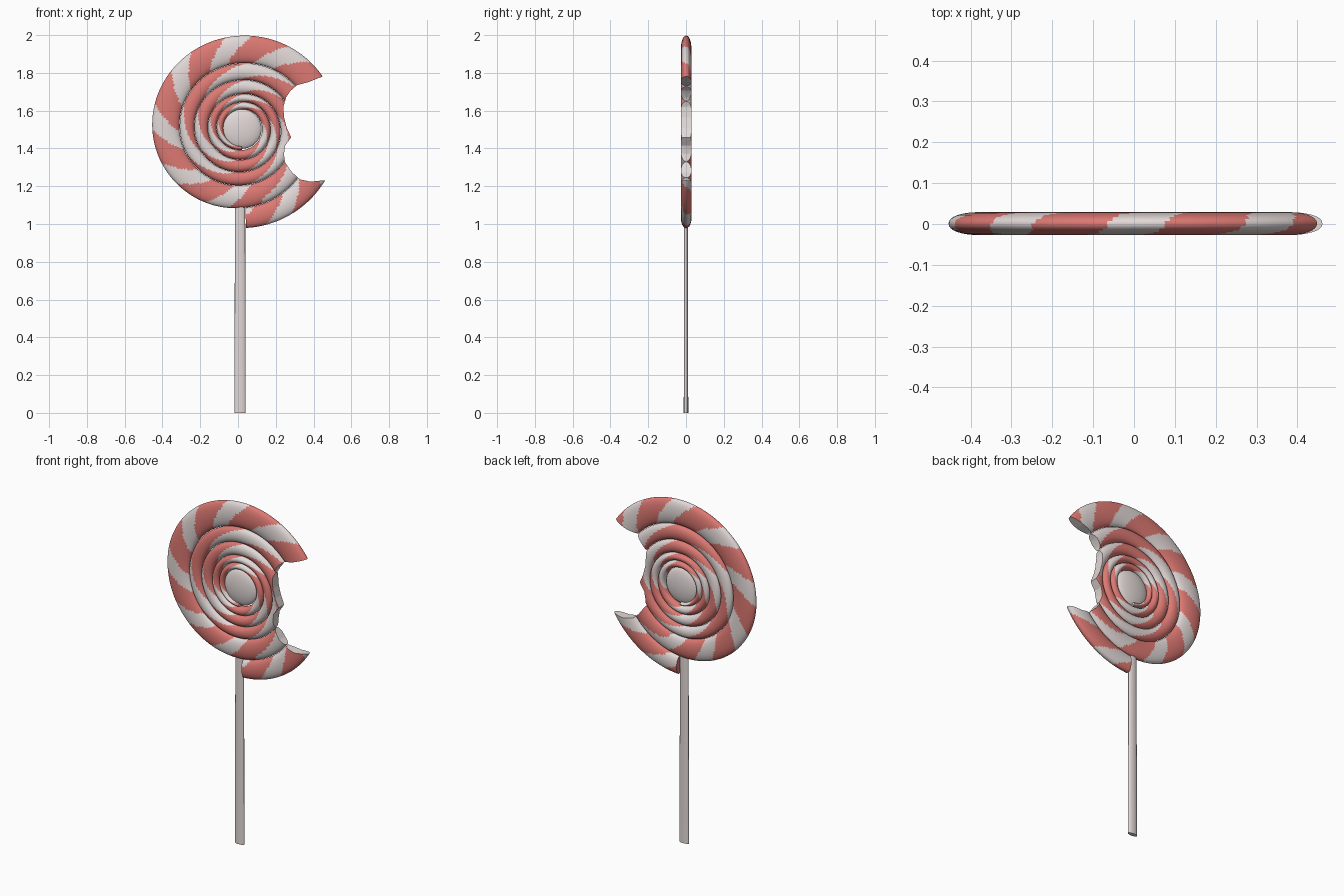
import bpy, bmesh, math

if "Cube" in bpy.data.objects:
    bpy.data.objects.remove(bpy.data.objects["Cube"])

def material(name, rgb):
    m = bpy.data.materials.new(name)
    m.diffuse_color = (*rgb, 1)
    m.use_nodes = True
    m.node_tree.nodes["Principled BSDF"].inputs["Base Color"].default_value = m.diffuse_color
    return m

WHITE = material("candy_white", (0.76, 0.69, 0.68))
RED = material("candy_red", (0.72, 0.19, 0.17))
CX, CZ, CY, HALF = 0.02, 1.505, 0.001, 0.028

def make_object(name, bm, mats):
    bmesh.ops.recalc_face_normals(bm, faces=bm.faces[:])
    me = bpy.data.meshes.new(name)
    bm.to_mesh(me)
    bm.free()
    for m in mats:
        me.materials.append(m)
    ob = bpy.data.objects.new(name, me)
    bpy.context.collection.objects.link(ob)
    return ob

def smooth(ob, deg=40):
    bpy.ops.object.select_all(action='DESELECT')
    ob.select_set(True)
    bpy.context.view_layer.objects.active = ob
    bpy.ops.object.shade_smooth_by_angle(angle=math.radians(deg))

# Outer radius of the spiral against turns (0 = bottom end of the candy)
KNOTS = [(0, .528), (.34, .512), (.5, .492), (.75, .478), (1, .42), (1.25, .375),
         (1.5, .345), (1.75, .33), (2, .30), (2.5, .256), (2.75, .252), (3, .23),
         (3.5, .182), (3.75, .18), (4, .165), (4.5, .14), (4.75, .134), (5, .112), (6, .092), (7, .09)]

def lin(t):
    for (a, ra), (b, rb) in zip(KNOTS, KNOTS[1:]):
        if t <= b:
            return ra + (rb - ra) * (max(t, 0) - a) / (b - a)
    return KNOTS[-1][1]

def radius(t):
    # light averaging rounds the corners between knots
    return sum(lin(t + d * .03) for d in (-2, -1, 0, 1, 2)) / 5

def stripe_phase(t):
    # nine stripes per turn outside, much longer stripes on the inner coils
    if t < 1.05:
        return 9 * (t - .56)
    return 9 * .49 + 3 * (t - 1.05)

# Spiral tube
SEG, AROUND, T0, T1 = 240, 32, .007, 5.0
n = int((T1 - T0) * SEG)
bm = bmesh.new()
rings = []
for i in range(n + 1):
    t = T0 + (T1 - T0) * i / n
    ro, ri = radius(t), radius(t + 1)
    mid, hw = (ro + ri) / 2, (ro - ri) / 2 * .985
    a = 2 * math.pi * t - math.pi / 2
    ring = []
    for j in range(AROUND):
        p = 2 * math.pi * j / AROUND
        r = mid + hw * math.cos(p)
        y = CY - HALF * math.copysign(abs(math.sin(p)) ** .9, math.sin(p))
        ring.append(bm.verts.new((CX + r * math.cos(a), y, CZ + r * math.sin(a))))
    rings.append(ring)
for i in range(n):
    t = T0 + (T1 - T0) * (i + .5) / n
    for j in range(AROUND):
        k = (j + 1) % AROUND
        f = bm.faces.new((rings[i][j], rings[i][k], rings[i + 1][k], rings[i + 1][j]))
        # stripes wind around the tube, slower across the rim, faster across the flat side
        u = (j + .5) / AROUND
        u -= .05 * math.sin(4 * math.pi * u)
        ph = stripe_phase(t) - u
        f.material_index = 1 if abs(ph - round(ph)) < .29 else 0
bm.faces.new(rings[0]).material_index = 1
bm.faces.new(rings[-1])
candy = make_object("candy_spiral", bm, [WHITE, RED])

# Bite cutter: scalloped prism on the right side
pts = [(.451, 1.782), (.375, 1.752), (.313, 1.735), (.278, 1.705), (.255, 1.671),
       (.24, 1.62), (.244, 1.565), (.258, 1.51), (.281, 1.459), (.25, 1.415),
       (.243, 1.37), (.249, 1.326), (.285, 1.275), (.329, 1.236), (.385, 1.224),
       (.451, 1.231), (.8, 1.24), (.8, 1.9)]
bm = bmesh.new()
front = [bm.verts.new((x, -.2, z)) for x, z in pts]
back = [bm.verts.new((x, .2, z)) for x, z in pts]
bm.faces.new(front)
bm.faces.new(back[::-1])
for i in range(len(pts)):
    k = (i + 1) % len(pts)
    bm.faces.new((front[i], front[k], back[k], back[i]))
cutter = make_object("bite_cutter", bm, [WHITE])
cutter.hide_render = True
mod = candy.modifiers.new("bite", 'BOOLEAN')
mod.operation = 'DIFFERENCE'
mod.solver = 'EXACT'
mod.object = cutter
bpy.context.view_layer.objects.active = candy
bpy.ops.object.modifier_apply(modifier=mod.name)
bpy.data.objects.remove(cutter)
smooth(candy)

# Flattened white button in the middle
bm = bmesh.new()
bmesh.ops.create_uvsphere(bm, u_segments=40, v_segments=20, radius=1)
for v in bm.verts:
    v.co = (CX + v.co.x * .105, CY + v.co.y * HALF, CZ - .002 + v.co.z * .105)
smooth(make_object("candy_centre", bm, [WHITE]), 60)

# Flat oval stick
bm = bmesh.new()
bmesh.ops.create_cone(bm, cap_ends=True, segments=24, radius1=1, radius2=.9, depth=1.15)
for v in bm.verts:
    v.co = (.011 + v.co.x * .03, v.co.y * .012, v.co.z + .575)
smooth(make_object("stick", bm, [WHITE]))
